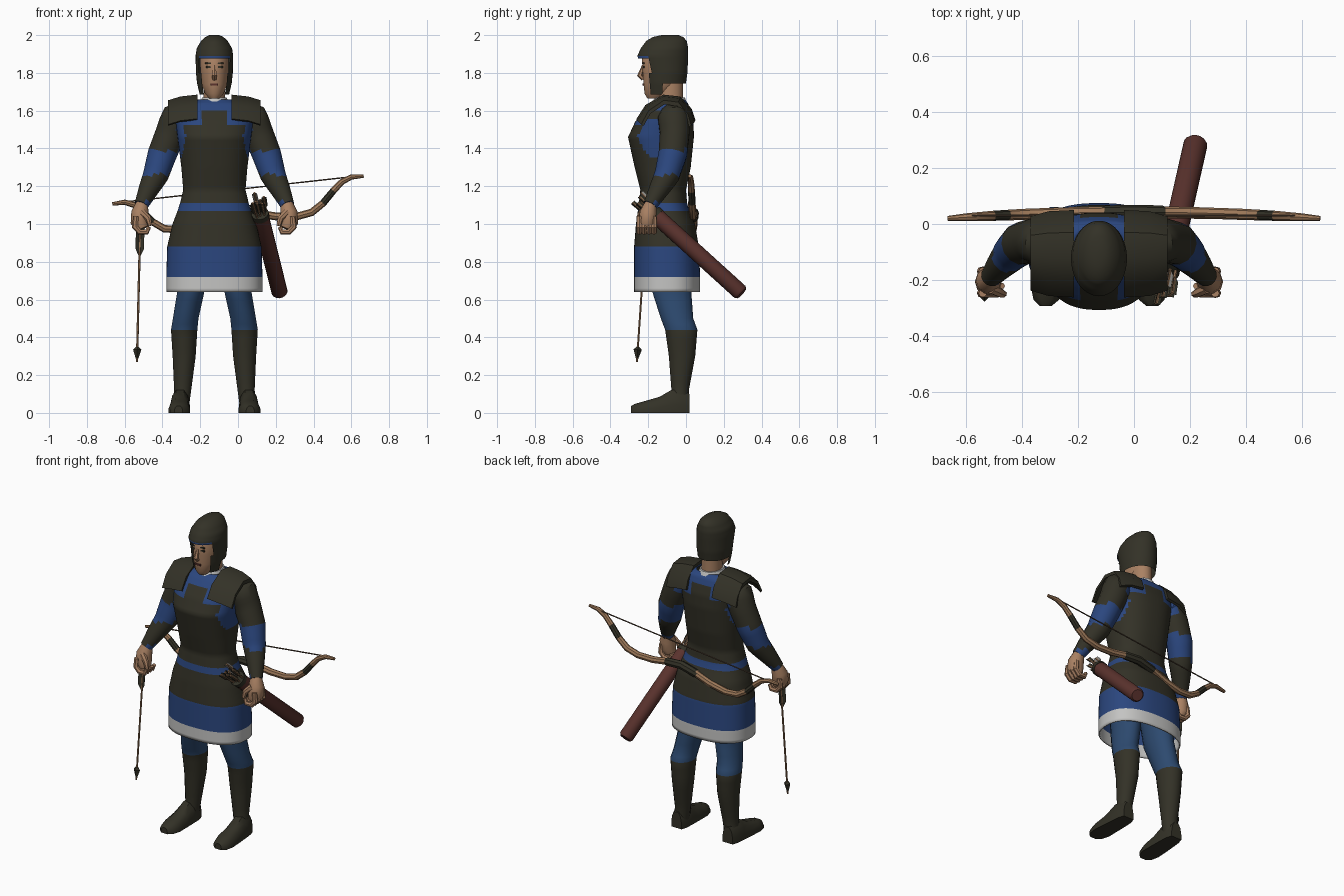
import bpy, bmesh, math, random
from mathutils import Vector

cube = bpy.data.objects.get("Cube")
if cube:
    bpy.data.objects.remove(cube, do_unlink=True)
random.seed(4)
MID = -0.125  # body centre in x


def material(name, r, g, b):
    m = bpy.data.materials.new(name)
    m.use_nodes = True
    m.diffuse_color = (r, g, b, 1)
    m.node_tree.nodes["Principled BSDF"].inputs["Base Color"].default_value = (r, g, b, 1)
    return m


DARK = material("dark olive leather", .033, .031, .02)
BLUE = material("blue cloth", .024, .062, .21)
LEGS = material("dull blue hose", .026, .068, .16)
WHITE = material("white linen", .55, .55, .54)
SKIN = material("skin", .4, .22, .125)
RED = material("maroon leather", .105, .033, .027)
WOOD = material("bow wood", .34, .19, .1)
CORD = material("brown cord", .1, .065, .042)
GREY = material("grey feather", .26, .25, .23)


def build(name, verts, faces, rule, body=True, mirror=False):
    """Mesh object; rule is a material or a function of face centre giving one (None drops the face)."""
    me = bpy.data.meshes.new(name)
    bm = bmesh.new()
    vs = [bm.verts.new(v) for v in verts]
    used = []
    for f in faces:
        c = sum((Vector(verts[i]) for i in f), Vector()) / len(f)
        m = rule(c) if callable(rule) else rule
        if m is None:
            continue
        if m not in used:
            used.append(m)
            me.materials.append(m)
        bm.faces.new([vs[i] for i in f]).material_index = used.index(m)
    bmesh.ops.delete(bm, geom=[v for v in bm.verts if not v.link_faces], context='VERTS')
    bmesh.ops.recalc_face_normals(bm, faces=bm.faces)
    bm.to_mesh(me)
    bm.free()
    ob = bpy.data.objects.new(name, me)
    bpy.context.collection.objects.link(ob)
    if body:
        ob.location.x = MID
    if mirror:
        ob.modifiers.new("Mirror", 'MIRROR')
    bpy.ops.object.select_all(action='DESELECT')
    ob.select_set(True)
    bpy.context.view_layer.objects.active = ob
    bpy.ops.object.shade_smooth_by_angle(angle=math.radians(40))
    return ob


def skin(name, rings, rule, cap=True, **kw):
    n = len(rings[0])
    verts = [p for r in rings for p in r]
    faces = [(k * n + i, k * n + (i + 1) % n, (k + 1) * n + (i + 1) % n, (k + 1) * n + i)
             for k in range(len(rings) - 1) for i in range(n)]
    if cap:
        faces += [tuple(range(n)), tuple(range(len(verts) - n, len(verts)))]
    return build(name, verts, faces, rule, **kw)


def refine(rows, step):
    out = [rows[0]]
    for a, b in zip(rows, rows[1:]):
        k = max(1, math.ceil(math.dist(a[:3], b[:3]) / step - 1e-6)) if step else 1
        out += [tuple(p + (q - p) * j / k for p, q in zip(a, b)) for j in range(1, k + 1)]
    return out


def loft(name, rows, rule, n=16, p=2, step=0, **kw):
    """Level rings; rows are (x, z, half width, front y, back y)."""
    def ring(x, z, w, f, b):
        pts = []
        for i in range(n):
            t = math.tau * (i + .5) / n
            c, s = math.cos(t), math.sin(t)
            pts.append((x + w * math.copysign(abs(c) ** (2 / p), c),
                        (f + b) / 2 + (b - f) / 2 * math.copysign(abs(s) ** (2 / p), s), z))
        return pts
    return skin(name, [ring(*r) for r in refine(rows, step)], rule, **kw)


def tube(name, rows, rule, n=10, ref=(0, 1, 0), step=0, **kw):
    """Round rings across a path; rows are (x, y, z, radius)."""
    rows = refine(rows, step)
    rings = []
    for i, r in enumerate(rows):
        t = Vector(rows[min(i + 1, len(rows) - 1)][:3]) - Vector(rows[max(i - 1, 0)][:3])
        u = t.cross(Vector(ref)).normalized()
        v = t.cross(u).normalized()
        rings.append([Vector(r[:3]) + r[3] * (u * math.cos(a) + v * math.sin(a))
                      for a in (math.tau * j / n for j in range(n))])
    return skin(name, rings, rule, **kw)


# Tunic: white hem, blue skirt, belt and strapped breastplate
def tunic_colour(c):
    x, z = abs(c.x), c.z
    if z < .72:
        return WHITE
    if z < .88 or 1.07 < z < 1.11:
        return BLUE
    if 1.52 < z < 1.56 and x > .075 or z > 1.52 and .065 < x < .105:
        return BLUE
    if 1.36 < z < 1.54 and x > .15 + .25 * abs(z - 1.46):
        return BLUE
    return BLUE if z > 1.6 else DARK


tunic = loft("tunic", [
    (0, .64, .255, -.275, .075), (0, .72, .255, -.275, .075), (0, .88, .25, -.275, .068),
    (0, 1, .222, -.265, .048), (0, 1.07, .195, -.255, .018), (0, 1.11, .182, -.25, .006),
    (0, 1.18, .165, -.242, 0), (0, 1.3, .175, -.272, .025), (0, 1.46, .195, -.307, .042),
    (0, 1.54, .205, -.27, .04), (0, 1.6, .21, -.225, .025), (0, 1.64, .19, -.19, .01),
    (0, 1.66, .09, -.16, -.01)], tunic_colour, n=60, p=2.4, step=.02, cap=False)
tunic.modifiers.new("Thickness", 'SOLIDIFY').thickness = .008

# Shoulder plates arching from chest to back
arch = [(-.262, 1.557), (-.215, 1.63), (-.12, 1.685), (-.03, 1.675), (.03, 1.61), (.05, 1.55)]
arch += [(-.1 + (y + .1) * .9, 1.5 + (z - 1.5) * .88) for y, z in reversed(arch)]
skin("shoulder_plate", [[(x, -.1 + (y + .1) * s, z - d) for y, z in arch]
                        for x, s, d in ((.09, 1, 0), (.18, .97, .01), (.245, .85, .03))],
     DARK, mirror=True)

# Collar, neck and head
loft("collar", [(0, 1.58, .1, -.225, .03), (0, 1.63, .082, -.19, .012), (0, 1.67, .066, -.165, -.005)],
     WHITE)
loft("neck", [(0, 1.6, .06, -.155, -.015), (0, 1.78, .055, -.15, -.015)], SKIN)
loft("head", [(0, 1.665, .028, -.205, -.13), (0, 1.69, .05, -.22, -.09), (0, 1.74, .068, -.226, -.04),
              (0, 1.8, .075, -.23, -.02), (0, 1.88, .077, -.235, -.01), (0, 1.93, .06, -.2, -.03)],
     SKIN, n=20)
tube("nose", [(0, -.226, 1.84, .007), (0, -.244, 1.785, .015), (0, -.226, 1.768, .012)], SKIN, n=6,
     ref=(1, 0, 0))


def plate(name, x, y, z, w, h, mat, **kw):
    skin(name, [[(x + a * w, yy, z + b * h) for a, b in ((-1, -1), (1, -1), (1, 1), (-1, 1))]
                for yy in (y - .004, y + .004)], mat, **kw)


plate("eye", .032, -.223, 1.832, .013, .005, DARK, mirror=True)
plate("eyebrow", .032, -.225, 1.852, .017, .004, DARK, mirror=True)
plate("mouth", 0, -.226, 1.738, .02, .005, RED)


# Helmet with open face, brow rim and cheek straps
def helmet_colour(c):
    if c.z < 1.875 and c.y < -.19 or c.z < 1.745 and not -.2 < c.y < -.13:
        return None
    return BLUE if c.z < 1.89 and c.y < -.19 else DARK


loft("helmet", [(0, 1.685, .078, -.215, -.02), (0, 1.745, .092, -.225, 0), (0, 1.8, .098, -.232, .008),
                (0, 1.89, .1, -.258, .012), (0, 1.93, .094, -.24, .012), (0, 1.97, .07, -.21, .004),
                (0, 1.99, .048, -.175, -.015), (0, 2, .026, -.13, -.04)],
     helmet_colour, n=36, step=.015)


# Arms with sleeve bands and cuffs
def sleeve_colour(c):
    if c.z > 1.39:
        return BLUE if c.z > 1.48 and c.x < .19 else DARK
    return BLUE if c.z > 1.26 or c.z < 1.118 else DARK


tube("arm", [(.14, -.07, 1.58, .06), (.2, -.065, 1.56, .085), (.232, -.06, 1.48, .08),
             (.276, -.07, 1.37, .077), (.31, -.1, 1.26, .068), (.35, -.145, 1.18, .053),
             (.387, -.19, 1.1, .037)], sleeve_colour, n=14, step=.03, mirror=True)
tube("palm", [(.383, -.186, 1.11, .032), (.394, -.2, 1.06, .046), (.396, -.206, 1.01, .048),
              (.38, -.21, .975, .035)], SKIN, mirror=True)
for i in range(4):
    y = -.247 + .026 * i
    tube("finger", [(.415, y, 1.04, .015), (.42, y, .985, .017), (.395, y, .958, .016),
                    (.358, y, .958, .015), (.346, y, .985, .011)], SKIN, n=7, mirror=True)
tube("thumb", [(.385, -.23, 1.065, .02), (.35, -.247, 1.03, .017), (.34, -.25, .99, .012)], SKIN,
     n=7, mirror=True)


# Legs and boots
def leg_colour(c):
    if c.z > .44:
        return LEGS
    return BLUE if .39 < c.z < .41 and c.y > -.08 else DARK


loft("leg", [(.105, .95, .1, -.21, .02), (.125, .64, .073, -.18, .03), (.152, .5, .069, -.135, .04),
             (.16, .44, .071, -.112, .062), (.16, .3, .062, -.092, .05), (.168, .12, .046, -.078, .016),
             (.18, .03, .046, -.08, .014)], leg_colour, n=16, step=.05, mirror=True)
foot_rows = [(.018, .18, .036, .1), (-.02, .18, .048, .125), (-.08, .182, .052, .12), (-.14, .184, .055, .085),
             (-.22, .186, .058, .062), (-.27, .188, .046, .048), (-.292, .19, .022, .036)]
skin("boot_foot", [[(x + w * a, y, h * b) for a, b in
                    ((-1, 0), (1, 0), (1, .35), (.8, .75), (.4, 1), (-.4, 1), (-.8, .75), (-1, .35))]
                   for y, x, w, h in foot_rows], DARK, mirror=True)

# Recurve bow slung across the back
half = [(.665, 0, .009), (.6, .002, .014), (.55, -.018, .016), (.505, -.06, .018), (.45, -.12, .019),
        (.39, -.162, .02), (.31, -.175, .02), (.2, -.162, .021), (.11, -.138, .021), (.1, -.136, .025)]
profile = [(-u, d, r) for u, d, r in half] + [(0, -.12, .026)] + half[::-1]
tube("bow", [(u, .042 - .05 * u * u, 1.18 + .111 * u + d, r) for u, d, r in profile],
     lambda c: DARK if abs(c.x) < .108 or .45 < abs(c.x) < .51 else WOOD, n=8, body=False)
tube("bow_string", [(u, .03, 1.183 + .111 * u, .004) for u in (-.61, .6)], CORD, n=5, body=False)


# Arrows: shaft, three vanes at the tail, optional head
def arrow(name, tail, tip, vane, width, feather, head):
    tail, tip = Vector(tail), Vector(tip)
    d = (tip - tail).normalized()
    side = d.cross(Vector((0, 1, .3))).normalized()
    other = d.cross(side)
    tube(name + "_shaft", [(*tail, .006), (*tip, .006)], WOOD, n=6, body=False)
    for i in range(3):
        a = math.tau * i / 3 + .5
        o = side * math.cos(a) + other * math.sin(a)
        pts = [tail, tail + o * width, tail + d * vane * .7 + o * width, tail + d * vane]
        build(name + "_vane", pts, [(0, 1, 2, 3)], feather, body=False)
    if head:
        rows = [(0, .008), (.015, .022), (.08, .001)]
        tube(name + "_head", [(*(tip + d * (s - .08)), r) for s, r in rows], DARK, n=4, body=False)


arrow("held_arrow", (-.518, -.212, .98), (-.535, -.26, .27), .16, .026, DARK, True)

# Quiver on the left hip with its arrows
low, mouth = Vector((.222, .295, .632)), Vector((.118, -.165, 1.05))
axis = (mouth - low).normalized()
tube("quiver", [(*low, .034), (*(low + axis * .012), .043), (*mouth, .043)], RED, n=14,
     ref=(1, 0, 0), body=False)
tube("quiver_rim", [(*(mouth - axis * .02), .046), (*(mouth + axis * .01), .046)], DARK, n=14,
     ref=(1, 0, 0), body=False)
for i in range(9):
    a = i * 2.4
    off = Vector((math.cos(a), math.sin(a) * .7, math.sin(a) * .7)) * .011 * math.sqrt(i)
    end = mouth + off * 1.35 + axis * random.uniform(.09, .14)
    arrow("quiver_arrow", end, mouth + off - axis * .05, .09, .016, GREY if i % 3 == 0 else DARK, False)
